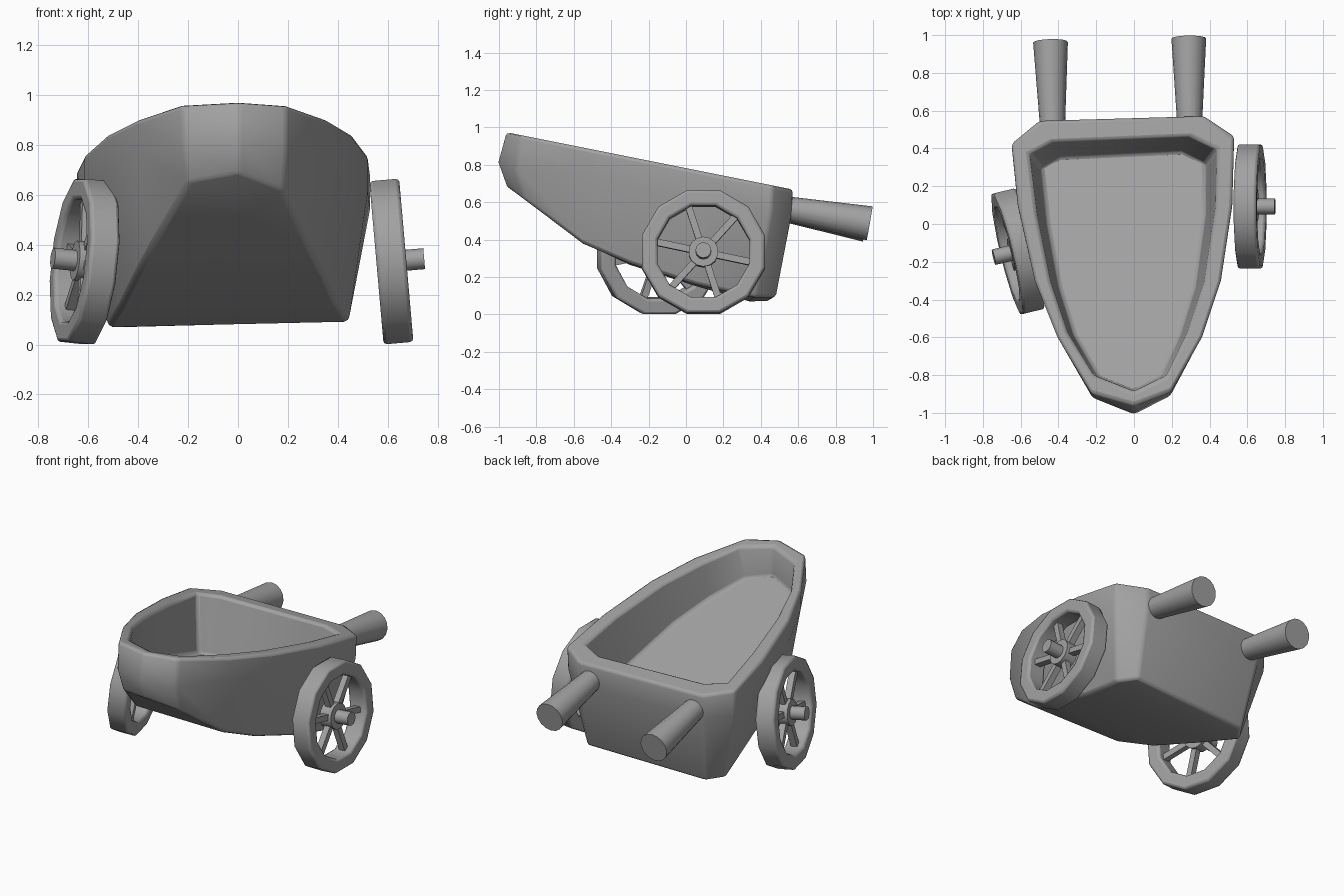
import bpy, bmesh
from math import radians, cos, sin, pi
from mathutils import Vector, Matrix

if "Cube" in bpy.data.objects:
    bpy.data.objects.remove(bpy.data.objects["Cube"])

grey = bpy.data.materials.new("dark_grey")
grey.diffuse_color = (.36, .36, .36, 1)
grey.use_nodes = True
grey.node_tree.nodes["Principled BSDF"].inputs["Base Color"].default_value = grey.diffuse_color


def make_object(name, bm, bevel=0.0, segments=2, smooth=35):
    bmesh.ops.recalc_face_normals(bm, faces=bm.faces)
    mesh = bpy.data.meshes.new(name)
    bm.to_mesh(mesh)
    bm.free()
    mesh.materials.append(grey)
    ob = bpy.data.objects.new(name, mesh)
    bpy.context.collection.objects.link(ob)
    bpy.ops.object.select_all(action='DESELECT')
    ob.select_set(True)
    bpy.context.view_layer.objects.active = ob
    bpy.ops.object.shade_smooth_by_angle(angle=radians(smooth))
    if bevel:
        mod = ob.modifiers.new("bevel", 'BEVEL')
        mod.width, mod.segments = bevel, segments
        mod.limit_method, mod.angle_limit = 'ANGLE', radians(32)
    return ob


def cone_between(bm, a, b, r1, r2, sides):
    a, b = Vector(a), Vector(b)
    d = b - a
    m = Matrix.Translation((a + b) / 2) @ d.to_track_quat('Z', 'Y').to_matrix().to_4x4()
    bmesh.ops.create_cone(bm, cap_ends=True, segments=sides, radius1=r1,
                          radius2=r2, depth=d.length, matrix=m)


# Tub outlines, from back right round the nose to back left
outer = [(.37, .572), (.53, .465), (.52, .1), (.46, -.3), (.36, -.6), (.195, -.89), (0, -.962),
         (-.225, -.9), (-.405, -.6), (-.525, -.3), (-.615, .1), (-.648, .425), (-.5, .547)]
inner = [(.29, .465), (.44, .395), (.435, .1), (.375, -.3), (.285, -.57), (.175, -.8), (0, -.885),
         (-.215, -.8), (-.355, -.57), (-.445, -.3), (-.515, .05), (-.555, .37), (-.43, .435)]
bottom = [(.37, .48, .092), (.446, .365, .092), (.4, .05, .16), (.35, -.3, .272), (.295, -.55, .378),
          (.182, -.865, .615), (0, -.96, .685), (-.2, -.885, .648), (-.355, -.55, .383),
          (-.415, -.3, .265), (-.47, .05, .152), (-.522, .335, .07), (-.45, .445, .07)]


def rim_z(y):
    return .782 - .2 * y


rim_out = [Vector((x, y, rim_z(y))) for x, y in outer]
rim_in = [Vector((x, y, rim_z(y))) for x, y in inner]
base = [Vector(p) for p in bottom]

# Belly ring keeps the upper wall full; floor ring is a plane steeper than the rim
belly, floor = [], []
for i, (o, b, n) in enumerate(zip(rim_out, base, rim_in)):
    nose = 5 <= i <= 7
    t = .55 if nose else .25
    p = o.lerp(b, t * .4)
    p.z = o.z + (b.z - o.z) * t
    if nose:
        p.y = o.y - (.045 if i == 6 else .02)
    else:
        p.x = o.x
    belly.append(p)
    fy = n.y - .06 * (n.y + .88)
    floor.append(Vector((-.05 + (n.x + .05) * .88, fy, .46 - .35 * fy)))

bm = bmesh.new()
rings = [[bm.verts.new(p) for p in r] for r in (base, belly, rim_out, rim_in, floor)]
count = len(base)
for r, s in zip(rings, rings[1:]):
    for i in range(count):
        j = (i + 1) % count
        bm.faces.new((r[i], r[j], s[j], s[i]))
for r in (rings[0], rings[-1]):  # close bottom and floor with cross strips
    for i in range(5):
        bm.faces.new((r[i], r[i + 1], r[count - 2 - i], r[count - 1 - i]))
    bm.faces.new((r[5], r[6], r[7]))
make_object("tub", bm, bevel=.018, segments=2, smooth=60)

# Handles
for name, a, b in (("right_handle", (.295, .48, .575), (.29, .982, .487)),
                   ("left_handle", (-.43, .46, .575), (-.442, .962, .48))):
    bm = bmesh.new()
    cone_between(bm, a, b, .063, .092, 16)
    make_object(name, bm)


# Wheels, modelled with the axle along local +x pointing outwards
def wheel(side, location, camber, turn):
    place = (Matrix.Translation(location) @ Matrix.Rotation(radians(turn), 4, 'Z')
             @ Matrix.Rotation(radians(-camber), 4, 'Y'))

    # rim: square profile spun round the axle
    bm = bmesh.new()
    sides = 12
    profile = [(-.06, .34), (.06, .34), (.06, .254), (-.06, .254)]
    loops = []
    for k in range(sides):
        a = 2 * pi * (k + .5) / sides
        loops.append([bm.verts.new((x, r * cos(a), r * sin(a))) for x, r in profile])
    for k in range(sides):
        p, q = loops[k], loops[(k + 1) % sides]
        for i in range(4):
            bm.faces.new((p[i], p[(i + 1) % 4], q[(i + 1) % 4], q[i]))
    make_object(side + "_wheel_rim", bm, bevel=.014, smooth=60).matrix_world = place

    # six spokes
    bm = bmesh.new()
    for k in range(6):
        m = (Matrix.Rotation(radians(-12 + 60 * k), 4, 'X') @ Matrix.Translation((0, .155, 0))
             @ Matrix.Diagonal((.04, .21, .036, 1)))
        bmesh.ops.create_cube(bm, size=1, matrix=m)
    make_object(side + "_wheel_spokes", bm).matrix_world = place

    # hub and axle
    bm = bmesh.new()
    cone_between(bm, (-.04, 0, 0), (.04, 0, 0), .08, .08, 14)
    cone_between(bm, (-.055, 0, 0), (.132, 0, 0), .042, .042, 12)
    make_object(side + "_wheel_hub", bm).matrix_world = place


wheel("right", (.615, .093, .333), 5, 0)
wheel("left", (-.615, -.145, .333), 6, 193.5)
